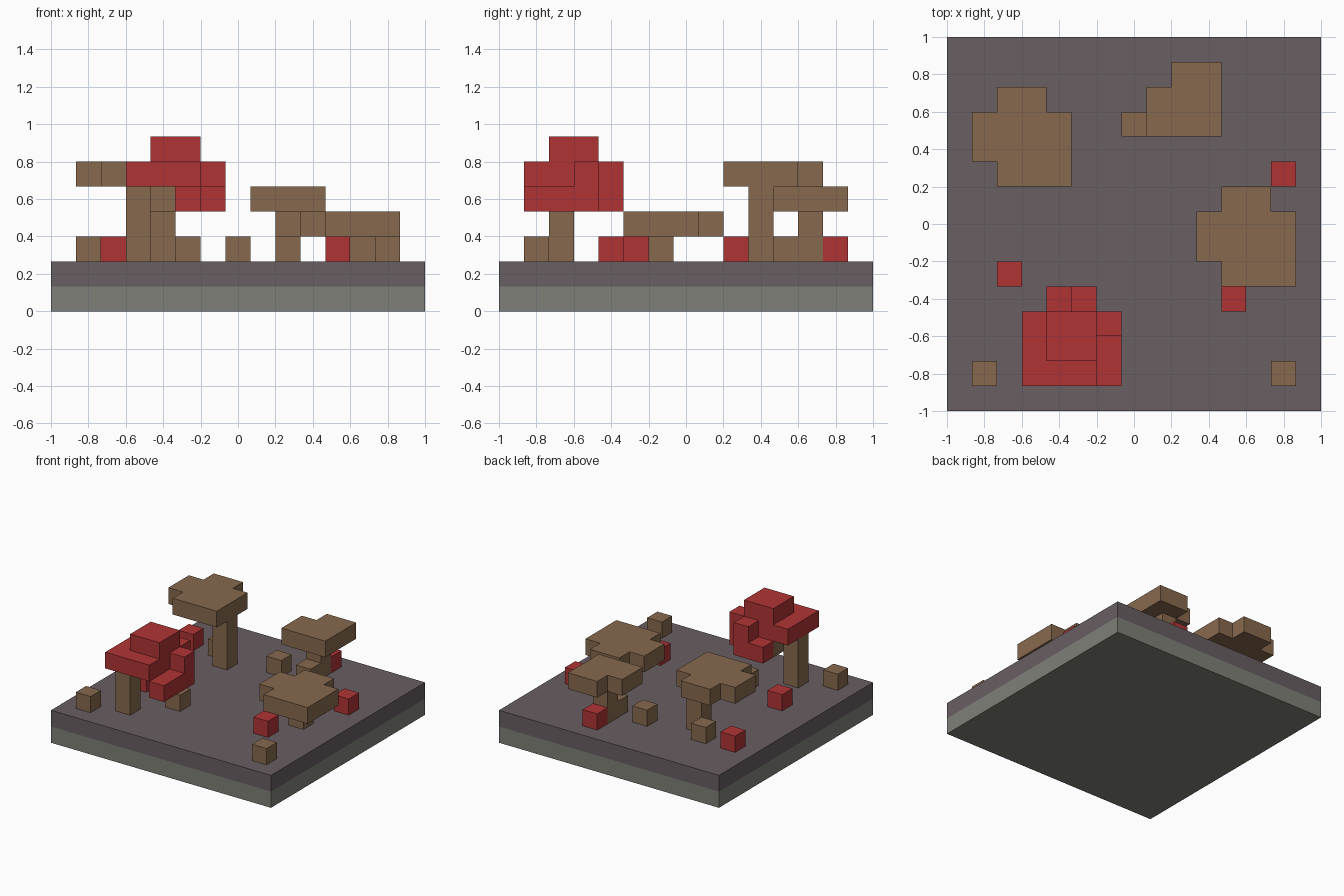
import bpy
import bmesh
from itertools import product
from mathutils import Vector

cube = bpy.data.objects.get("Cube")
if cube:
    bpy.data.objects.remove(cube, do_unlink=True)

GRID = 15
UNIT = 2 / GRID


def material(name, r, g, b):
    mat = bpy.data.materials.new(name)
    mat.use_nodes = True
    mat.diffuse_color = (r, g, b, 1)
    mat.node_tree.nodes["Principled BSDF"].inputs["Base Color"].default_value = (r, g, b, 1)
    return mat


brown = material("brown", 0.242, 0.141, 0.076)
red = material("red", 0.434, 0.034, 0.036)
soil = material("dark mauve", 0.138, 0.112, 0.12)
stone = material("grey stone", 0.216, 0.216, 0.188)


def blocks(name, mat, boxes, at=(0, 0, 0)):
    """Join boxes (corner, size) of grid cells into one shell of outer faces."""
    cells = set()
    for corner, size in boxes:
        for step in product(*(range(n) for n in size)):
            cells.add(tuple(a + c + s for a, c, s in zip(at, corner, step)))
    bm = bmesh.new()
    for cell in cells:
        for axis, side in product(range(3), (0, 1)):
            neighbour = list(cell)
            neighbour[axis] += 2 * side - 1
            if tuple(neighbour) in cells:
                continue
            u, v = (axis + 1) % 3, (axis + 2) % 3
            loop = [(0, 0), (1, 0), (1, 1), (0, 1)]
            verts = []
            for du, dv in loop if side else reversed(loop):
                p = Vector(cell)
                p[axis] += side
                p[u] += du
                p[v] += dv
                verts.append(bm.verts.new((p - Vector((GRID / 2, GRID / 2, 0))) * UNIT))
            bm.faces.new(verts)
    bmesh.ops.remove_doubles(bm, verts=bm.verts, dist=UNIT / 100)
    bmesh.ops.dissolve_limit(bm, angle_limit=0.01, verts=bm.verts, edges=bm.edges)
    mesh = bpy.data.meshes.new(name)
    bm.to_mesh(mesh)
    bm.free()
    mesh.materials.append(mat)
    obj = bpy.data.objects.new(name, mesh)
    bpy.context.collection.objects.link(obj)
    return obj


# Ground slab in two layers
blocks("stone_layer", stone, [((0, 0, 0), (GRID, GRID, 1))])
blocks("soil_layer", soil, [((0, 0, 1), (GRID, GRID, 1))])

# Flat-topped brown growths
wide_cap = [((1, 0, 0), (2, 4, 1)), ((0, 1, 0), (4, 2, 1)), ((3, 0, 0), (1, 1, 1))]
small_cap = [((0, 0, 0), (3, 2, 1)), ((1, 2, 0), (2, 1, 1))]
growths = [
    ("tall", wide_cap, (1, 9, 5), (4, 10)),
    ("low", wide_cap, (10, 5, 3), (12, 6)),
    ("middle", small_cap, (8, 11, 4), (9, 12)),
]
for name, cap, corner, (x, y) in growths:
    blocks(name + "_cap", brown, cap, corner)
    blocks(name + "_stem", brown, [((x, y, 2), (1, 1, corner[2] - 2))])

# Red growth with a stepped, drooping cap
blocks("red_growth_stem", brown, [((3, 2, 2), (1, 1, 3)), ((4, 3, 4), (1, 1, 1))])
blocks("red_growth_cap", red, [
    ((4, 2, 6), (2, 2, 1)),
    ((3, 1, 5), (3, 3, 1)),
    ((6, 1, 4), (1, 2, 1)),
    ((6, 3, 4), (1, 1, 2)),
    ((5, 4, 4), (1, 1, 2)),
    ((4, 4, 4), (1, 1, 1)),
])

# Small sprouts on the ground
sprouts = [
    ("brown_sprout", brown, [(1, 1), (13, 1), (5, 4), (7, 11), (9, 11), (3, 11)]),
    ("red_sprout", red, [(2, 5), (11, 4), (13, 9), (9, 13), (1, 11)]),
]
for name, mat, places in sprouts:
    for i, (x, y) in enumerate(places, 1):
        blocks(f"{name}_{i}", mat, [((x, y, 2), (1, 1, 1))])
